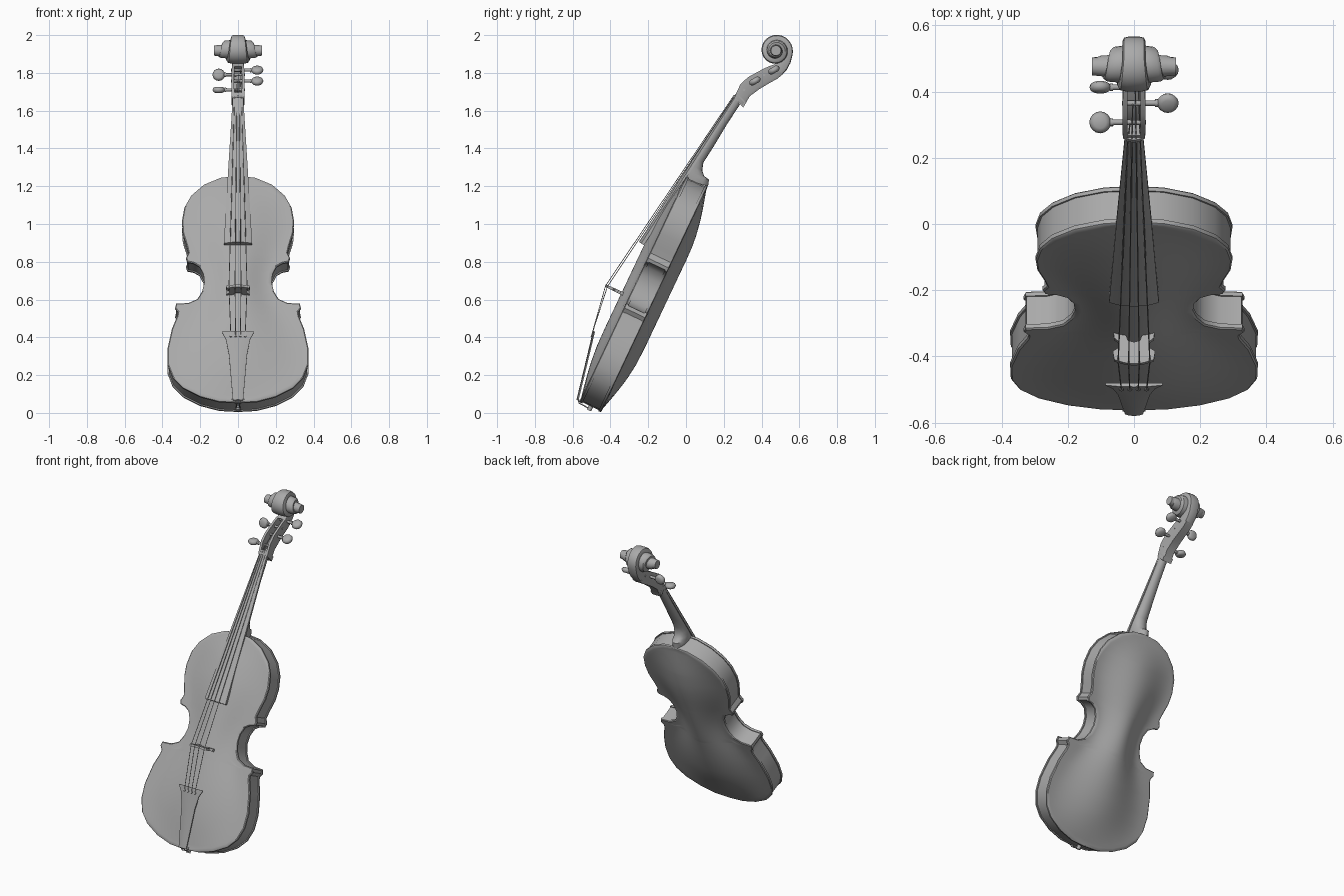
import bpy, bmesh, math
from mathutils import Vector

if "Cube" in bpy.data.objects:
    bpy.data.objects.remove(bpy.data.objects["Cube"])

S, C = math.sin(math.radians(25.3)), math.cos(math.radians(25.3))
grey = bpy.data.materials.new("grey")
grey.diffuse_color = (.4, .4, .4, 1)
grey.use_nodes = True
grey.node_tree.nodes["Principled BSDF"].inputs["Base Color"].default_value = grey.diffuse_color


def local(x, v, w):
    """Body space (x across, v up the body, w out of the front) to world."""
    return Vector((x, -0.45 + v * S - w * C, 0.003 + v * C + w * S))


def finish(name, bm, angle=35):
    bmesh.ops.remove_doubles(bm, verts=bm.verts, dist=1e-5)
    bmesh.ops.recalc_face_normals(bm, faces=bm.faces)
    me = bpy.data.meshes.new(name)
    bm.to_mesh(me)
    bm.free()
    me.materials.append(grey)
    ob = bpy.data.objects.new(name, me)
    bpy.context.collection.objects.link(ob)
    bpy.ops.object.select_all(action='DESELECT')
    ob.select_set(True)
    bpy.context.view_layer.objects.active = ob
    bpy.ops.object.shade_smooth_by_angle(angle=math.radians(angle))
    return ob


def skin(name, rings, caps=True, angle=35):
    """Join equal rings of points into a surface."""
    bm = bmesh.new()
    rows = [[bm.verts.new(p) for p in r] for r in rings]
    n = len(rows[0])
    for a, b in zip(rows, rows[1:]):
        for i in range(n):
            j = (i + 1) % n
            bm.faces.new((a[i], a[j], b[j], b[i]))
    if caps:
        bm.faces.new(rows[0])
        bm.faces.new(rows[-1])
    return finish(name, bm, angle)


def loft(name, secs, shape, angle=35):
    """secs: (front yz, back yz, half width); shape: (x fraction, depth fraction)."""
    return skin(name, [[(sx * hw, f[0] + (b[0] - f[0]) * t, f[1] + (b[1] - f[1]) * t)
                        for sx, t in shape] for f, b, hw in secs], True, angle)


def rod(name, p, q, r1, r2=None, n=8):
    p, q = Vector(p), Vector(q)
    d = (q - p).normalized()
    a = d.orthogonal().normalized()
    b = d.cross(a)
    ang = [2 * math.pi * i / n for i in range(n)]
    return skin(name, [[c + (a * math.cos(t) + b * math.sin(t)) * r for t in ang]
                       for c, r in ((p, r1), (q, r1 if r2 is None else r2))], True, 50)


# Body outline, right half, bottom to top
half = [(0, 0), (.10, .006), (.20, .035), (.29, .085), (.345, .145), (.372, .22), (.374, .31),
        (.35, .43), (.322, .505), (.318, .53), (.333, .552), (.327, .578), (.262, .582),
        (.215, .605), (.190, .65), (.178, .70), (.182, .75), (.203, .795), (.235, .815),
        (.268, .822), (.276, .845), (.262, .875), (.272, .92), (.292, .99), (.297, 1.06),
        (.284, 1.14), (.248, 1.21), (.18, 1.275), (.09, 1.316), (0, 1.325)]
outline = half + [(-x, v) for x, v in half[-2:0:-1]]


def inset(pts, d):
    out = []
    for i, p in enumerate(pts):
        a, b = Vector(pts[i - 1]), Vector(pts[(i + 1) % len(pts)])
        t = (b - a).normalized()
        out.append((p[0] - t.y * d, p[1] + t.x * d))
    return out


# Ribs
rib = inset(outline, .006)
skin("ribs", [[local(x, v, w) for x, v in rib] for w in (.008, .118)], False)


def arch_height(x, v):
    """Smooth belly: a ridge along the middle, narrower at the waist, fading at the ends."""
    lo, hi, wa, wb = (.27, .70, .35, .18) if v < .70 else (.70, 1.06, .18, .28)
    t = min(max((v - lo) / (hi - lo), 0), 1)
    width = wa + (wb - wa) * (.5 - .5 * math.cos(math.pi * t))
    end = math.sin(math.pi / 2 * min(max(min(v, 1.325 - v) - .02, 0) / .36, 1))
    return end * (.5 + .5 * math.cos(math.pi * min(abs(x) / width, 1)))


# Arched plates with a thin rim
def plate(name, w_in, w_out, arch):
    rings = [[local(x, v, w) for x, v in pts] for pts, w in
             ((rib, w_in), (outline, w_in), (outline, w_out * .75 + w_in * .25),
              (inset(outline, .005), w_out))]
    base = inset(outline, .02)
    for k in range(13):
        t = k / 12
        ring = [(x * (1 - t), v + (min(max(v, .2), 1.13) - v) * t) for x, v in base]
        rings.append([local(x, v, w_out + arch * arch_height(x, v)) for x, v in ring])
    skin(name, rings, False)


plate("top_plate", .110, .127, .045)
plate("back_plate", .016, 0, -.064)


# Fingerboard line: d down from the nut, o behind the playing surface
def fb(d, o):
    return (.25 - d * .546 + o * .838, 1.672 - d * .838 - o * .546)


arched = [(-1, .45), (-.6, .15), (0, 0), (.6, .15), (1, .45), (1, 1), (-1, 1)]
loft("fingerboard", [(fb(d, 0), fb(d, o), hw) for d, o, hw in
                     ((0, .02, .028), (.45, .026, .052), (.915, .032, .075))], arched, 30)
loft("nut", [(fb(-.012, -.004), fb(-.012, .02), .028), (fb(.002, -.004), fb(.002, .02), .028)], arched)

# Neck and heel
u_shape = [(-1, 0), (1, 0), (.97, .4), (.75, .75), (.4, .95), (0, 1), (-.4, .95), (-.75, .75), (-.97, .4)]
loft("neck", [((.265, 1.665), (.285, 1.632), .028), ((.18, 1.54), (.212, 1.52), .032),
              ((.10, 1.42), (.14, 1.40), .038), ((.05, 1.345), (.092, 1.325), .044),
              ((.03, 1.31), (.086, 1.285), .046), ((.015, 1.275), (.095, 1.255), .046),
              ((.005, 1.255), (.122, 1.235), .045), ((-.005, 1.235), (.117, 1.20), .042)], u_shape, 45)

# Pegbox: two cheeks, a floor and a solid base
box = [((.258, 1.675), (.305, 1.62), .033), ((.288, 1.74), (.338, 1.677), .035),
       ((.328, 1.777), (.39, 1.715), .035), ((.375, 1.803), (.435, 1.742), .034),
       ((.418, 1.826), (.485, 1.77), .033), ((.448, 1.838), (.515, 1.795), .033)]
for side, s in (("left", -1), ("right", 1)):
    loft("pegbox_cheek_" + side, box, [(s * .58, 0), (s, 0), (s, .85), (s * .8, 1), (s * .58, 1)])
loft("pegbox_floor", box, [(-.6, .65), (.6, .65), (.6, 1), (-.6, 1)])
loft("pegbox_base", [((.256, 1.668), (.303, 1.617), .032), ((.268, 1.695), (.318, 1.642), .034)],
     [(-1, 0), (1, 0), (1, 1), (-1, 1)])

# Scroll: grows out of the pegbox, winding inwards while widening outwards
cy, cz = .476, 1.918
secs = [((.440, 1.835), (.507, 1.788), .033), ((.468, 1.845), (.535, 1.818), .033),
        ((.492, 1.866), (.553, 1.853), .033)]
for i in range(58):
    deg = -20 + i * 14.5
    a = math.radians(deg)
    r = .090 - .062 * deg / 810
    hw = .034 + .089 * (max(deg - 70, 0) / 740) ** .95
    k = .4 - .4 * min(max(deg, 0) / 150, 1)
    secs.append(((cy + k * r * math.cos(a), cz + k * r * math.sin(a)),
                 (cy + r * math.cos(a), cz + r * math.sin(a)), hw))
loft("scroll", secs, [(-.92, 0), (.92, 0), (1, .15), (1, .78), (.88, .94), (.5, 1),
                      (-.5, 1), (-.88, .94), (-1, .78), (-1, .15)], 40)
for s in (-1, 1):
    rod(f"scroll_eye_{s+2}", (s * .06, cy, cz), (s * .127, cy, cz), .034, .027, 14)

# Pegs: shaft, collar and flat rounded head
pegs = ((-1, .307, 1.71, 0), (1, .365, 1.757, 30), (-1, .413, 1.79, 80), (1, .465, 1.815, 30))
for i, (s, y, z, tilt) in enumerate(pegs):
    rod(f"peg_shaft_{i+1}", (-s * .036, y, z), (s * .075, y, z), .007, .009)
    rod(f"peg_collar_{i+1}", (s * .064, y, z), (s * .072, y, z), .012, n=10)
    t = math.radians(tilt)
    n = Vector((0, -math.sin(t), math.cos(t)))
    e = Vector((0, math.cos(t), math.sin(t)))
    c = Vector((s * .102, y, z))
    skin(f"peg_head_{i+1}",
         [[c + n * h + (Vector((1, 0, 0)) * math.cos(q) + e * math.sin(q)) * r
           for q in [math.pi * j / 8 for j in range(16)]]
          for h, r in ((-.016, .018), (-.011, .028), (0, .033), (.011, .028), (.016, .018))], True, 50)

# Bridge with arched feet and notched sides
bh = [(0, .192), (.018, .187), (.026, .165), (.062, .158), (.060, .178), (.044, .192),
      (.046, .21), (.064, .222), (.060, .25), (.03, .26), (0, .264)]
bridge = bh + [(-x, w) for x, w in bh[-2:0:-1]]
skin("bridge", [[local(x, .617 + dv * (1.3 - 3 * (w - .15)), w) for x, w in bridge]
                for dv in (-.007, .007)])


# Tailpiece, saddle, cord and end pin
def yz(v, w):
    p = local(0, v, w)
    return (p.y, p.z)


loft("tailpiece", [(yz(v, w), yz(v, w - .012), hw) for v, w, hw in
                   ((.372, .222, .086), (.365, .221, .084), (.33, .214, .064), (.25, .197, .048),
                    (.12, .17, .037), (.005, .146, .027))], arched, 30)
rod("saddle", local(-.035, .01, .124), local(.035, .01, .124), .008)
for s in (-1, 1):
    rod(f"tail_loop_{s+2}", local(s * .01, .01, .138), local(s * .01, -.006, .125), .003)
    rod(f"tail_cord_{s+2}", local(s * .01, -.006, .125), local(s * .006, -.008, .065), .003)
rod("end_pin", local(0, .015, .062), local(0, -.018, .062), .013, n=12)

# Strings: peg to nut to bridge to tailpiece
for i in range(4):
    k = (i - 1.5) / 1.5
    nut = (k * .019, *fb(0, -.004 + .006 * abs(k)))
    top = local(k * .048, .617, .266 - .012 * k * k)
    s, y, z, tilt = pegs[i]
    rod(f"string_{i+1}", nut, top, .002, n=6)
    rod(f"string_tail_{i+1}", top, local(k * .038, .345, .219), .002, n=6)
    rod(f"string_ball_{i+1}", local(k * .038, .345, .207), local(k * .038, .345, .221), .007)
    rod(f"string_head_{i+1}", nut, (k * .012, y - .004, z + .008), .002, n=6)
